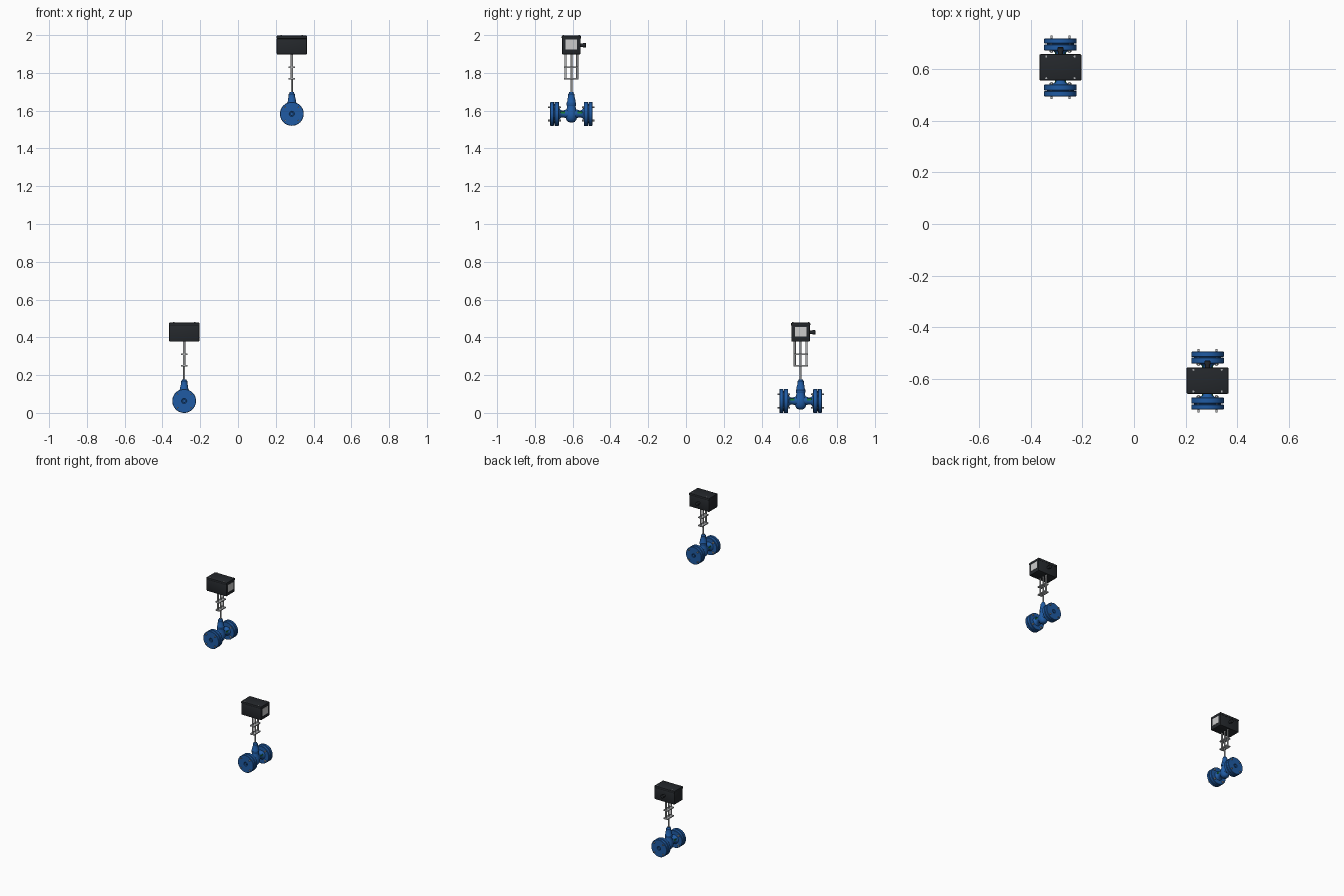
import bpy, bmesh, math
from mathutils import Vector, Matrix

if "Cube" in bpy.data.objects:
    bpy.data.objects.remove(bpy.data.objects["Cube"])


def mat(name, c):
    m = bpy.data.materials.new(name)
    m.diffuse_color = (*c, 1)
    m.use_nodes = True
    m.node_tree.nodes["Principled BSDF"].inputs["Base Color"].default_value = m.diffuse_color
    return m


BLUE = mat("blue_paint", (0.014, 0.105, 0.37))
BLACK = mat("black_plastic", (0.018, 0.021, 0.025))
STEEL = mat("steel", (0.45, 0.46, 0.47))
PALE = mat("pale_panel", (0.75, 0.77, 0.77))
GREEN = mat("green_label", (0.01, 0.22, 0.04))
parts = []


def finish(bm, name, m):
    bmesh.ops.recalc_face_normals(bm, faces=bm.faces)
    me = bpy.data.meshes.new(name)
    bm.to_mesh(me)
    bm.free()
    o = bpy.data.objects.new(name, me)
    bpy.context.collection.objects.link(o)
    me.materials.append(m)
    bpy.ops.object.select_all(action='DESELECT')
    o.select_set(True)
    bpy.context.view_layer.objects.active = o
    bpy.ops.object.shade_smooth_by_angle(angle=math.radians(35))
    parts.append(o)
    return o


def lathe(name, prof, m, at=(0, 0, 0), axis=(0, 0, 1), n=32):
    """Revolve (radius, height) points about an axis; ends are capped."""
    bm = bmesh.new()
    rot = Vector((0, 0, 1)).rotation_difference(Vector(axis)).to_matrix().to_4x4()
    rings = [[bm.verts.new((r * math.cos(2 * math.pi * i / n), r * math.sin(2 * math.pi * i / n), h))
              for i in range(n)] for r, h in prof]
    for a, b in zip(rings, rings[1:]):
        for i in range(n):
            j = (i + 1) % n
            bm.faces.new((a[i], a[j], b[j], b[i]))
    bm.faces.new(rings[0])
    bm.faces.new(rings[-1])
    bm.transform(Matrix.Translation(at) @ rot)
    return finish(bm, name, m)


def rod(name, r, a, b, m, n=16):
    d = Vector(b) - Vector(a)
    return lathe(name, [(r, 0), (r, d.length)], m, a, d.normalized(), n)


def box(name, size, at, m, bevel=0.0):
    bm = bmesh.new()
    bmesh.ops.create_cube(bm, size=1)
    bmesh.ops.scale(bm, vec=size, verts=bm.verts)
    if bevel:
        bmesh.ops.bevel(bm, geom=bm.edges[:], offset=bevel, segments=2, profile=0.5, affect='EDGES')
    bmesh.ops.translate(bm, vec=at, verts=bm.verts)
    return finish(bm, name, m)


ZC = 0.063  # pipe centre height

# Globe body with bonnet on top
lathe("valve_body", [(0.008, 0.018), (0.018, 0.021), (0.026, 0.03), (0.031, 0.045), (0.032, 0.06),
                     (0.029, 0.078), (0.024, 0.092), (0.022, 0.108)], BLUE)
lathe("bonnet", [(0.024, 0.106), (0.025, 0.109), (0.025, 0.122), (0.022, 0.126), (0.020, 0.145),
                 (0.0165, 0.152), (0.0165, 0.168), (0.012, 0.173), (0.011, 0.178)], BLUE)

# Pipe arms, flanges, bolts and labels on both ends
for s, side in ((-1, "front"), (1, "back")):
    ax = (0, s, 0)
    at = (0, 0, ZC)
    lathe(side + "_pipe_arm", [(0.026, 0.0), (0.025, 0.022), (0.019, 0.04), (0.019, 0.052),
                               (0.024, 0.06), (0.034, 0.067)], BLUE, at, ax)
    lathe(side + "_inner_flange", [(0.061, 0.066), (0.063, 0.068), (0.063, 0.087), (0.061, 0.089),
                                   (0.052, 0.089), (0.052, 0.093)], BLUE, at, ax, 40)
    lathe(side + "_outer_flange", [(0.052, 0.092), (0.061, 0.092), (0.063, 0.094), (0.063, 0.110),
                                   (0.061, 0.112), (0.014, 0.112), (0.012, 0.110), (0.012, 0.104)],
          BLUE, at, ax, 40)
    rod(side + "_bore_plug", 0.008, (0, s * 0.10, ZC), (0, s * 0.112, ZC), BLUE)
    for sx in (-1, 1):
        for sz in (-1, 1):
            x, z = sx * 0.035, ZC + sz * 0.035
            rod(side + "_bolt", 0.0042, (x, s * 0.056, z), (x, s * 0.123, z), STEEL, 12)
            rod(side + "_nut", 0.007, (x, s * 0.060, z), (x, s * 0.067, z), STEEL, 6)
    for sx in (-1, 1):
        box(side + "_green_label", (0.003, 0.028, 0.010), (sx * 0.0195, s * 0.047, ZC + 0.008), GREEN)

# Stem, yoke columns and plates
rod("stem", 0.005, (0, 0, 0.17), (0, 0, 0.385), STEEL)
for s in (-1, 1):
    rod("yoke_column", 0.006, (0, s * 0.031, 0.247), (0, s * 0.031, 0.385), STEEL)
for z in (0.25, 0.31):
    box("yoke_plate", (0.034, 0.076, 0.008), (0, 0, z), STEEL, 0.001)

# Actuator housing with lid, end window, cable gland
box("actuator_housing", (0.160, 0.098, 0.086), (0, 0, 0.421), BLACK, 0.004)
box("actuator_lid", (0.163, 0.102, 0.018), (0, 0, 0.4685), BLACK, 0.005)
box("end_window", (0.004, 0.062, 0.052), (0.0795, 0, 0.430), PALE)
lathe("cable_gland", [(0.009, 0.046), (0.009, 0.062), (0.012, 0.062), (0.012, 0.076), (0.009, 0.078)],
      BLACK, (0, 0, 0.426), (0, 1, 0), 16)
for sx in (-1, 1):
    for sy in (-1, 1):
        rod("lid_screw", 0.004, (sx * 0.055, sy * 0.042, 0.475), (sx * 0.055, sy * 0.042, 0.480), STEEL, 12)

# Place two identical valves
place = Vector((0.285, -0.607, 1.52))
for o in list(parts):
    c = o.copy()
    c.name = "upper_" + o.name
    bpy.context.collection.objects.link(c)
    c.location = place
    o.name = "lower_" + o.name
    o.location = (-place.x, -place.y, 0)
